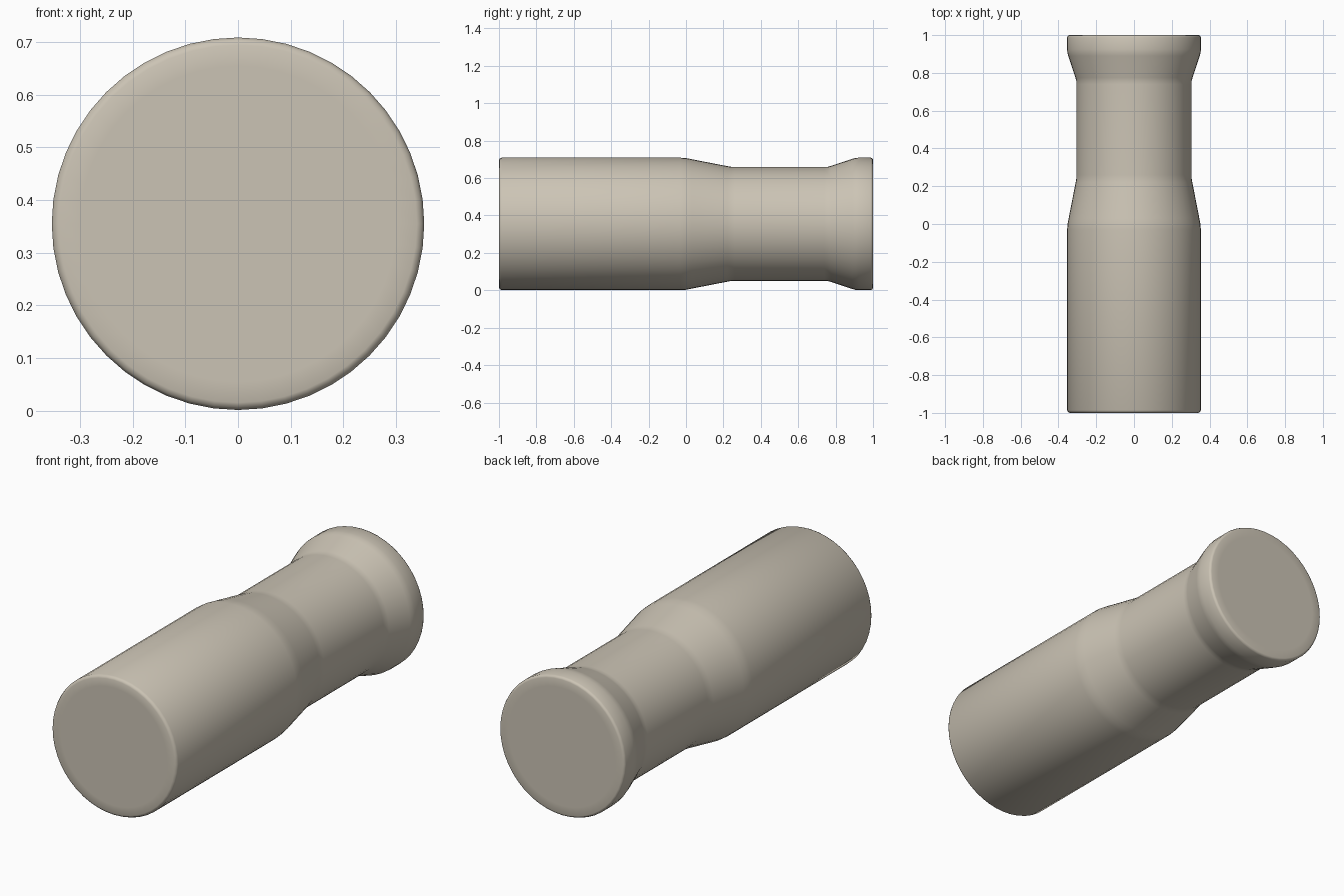
import bpy, bmesh, math

if "Cube" in bpy.data.objects:
    bpy.data.objects.remove(bpy.data.objects["Cube"])

SIDES = 48
CENTRE_Z = 0.355
R, NECK = 0.354, 0.305

# Profile as (y, radius): rounded ends, body, taper, grip neck, flared rim
profile = [
    (-1.0, 0.30), (-1.0, R - 0.014), (-0.996, R - 0.005), (-0.986, R),
    (-0.03, R), (0.0, R - 0.002), (0.03, R - 0.008),
    (0.22, NECK + 0.004), (0.24, NECK + 0.0005), (0.26, NECK),
    (0.74, NECK), (0.758, NECK + 0.0005), (0.775, NECK + 0.005),
    (0.89, R - 0.006), (0.908, R - 0.001), (0.925, R),
    (0.988, R), (0.997, R - 0.004), (1.0, R - 0.012), (1.0, 0.30),
]

material = bpy.data.materials.new("warm_grey_beige")
material.diffuse_color = (0.60, 0.55, 0.46, 1.0)
material.use_nodes = True
material.node_tree.nodes["Principled BSDF"].inputs["Base Color"].default_value = material.diffuse_color

# Revolve the profile around the y axis
bm = bmesh.new()
rings = []
for y, r in profile:
    rings.append([bm.verts.new((r * math.sin(2 * math.pi * i / SIDES), y,
                                CENTRE_Z + r * math.cos(2 * math.pi * i / SIDES)))
                  for i in range(SIDES)])
for a, b in zip(rings, rings[1:]):
    for i in range(SIDES):
        j = (i + 1) % SIDES
        bm.faces.new((a[i], a[j], b[j], b[i]))

# Flat end caps
bm.faces.new(rings[0])
bm.faces.new(rings[-1])
bmesh.ops.recalc_face_normals(bm, faces=bm.faces)
for face in bm.faces:
    face.smooth = True

mesh = bpy.data.meshes.new("handle_body")
bm.to_mesh(mesh)
bm.free()
mesh.materials.append(material)
body = bpy.data.objects.new("handle_body", mesh)
bpy.context.collection.objects.link(body)
